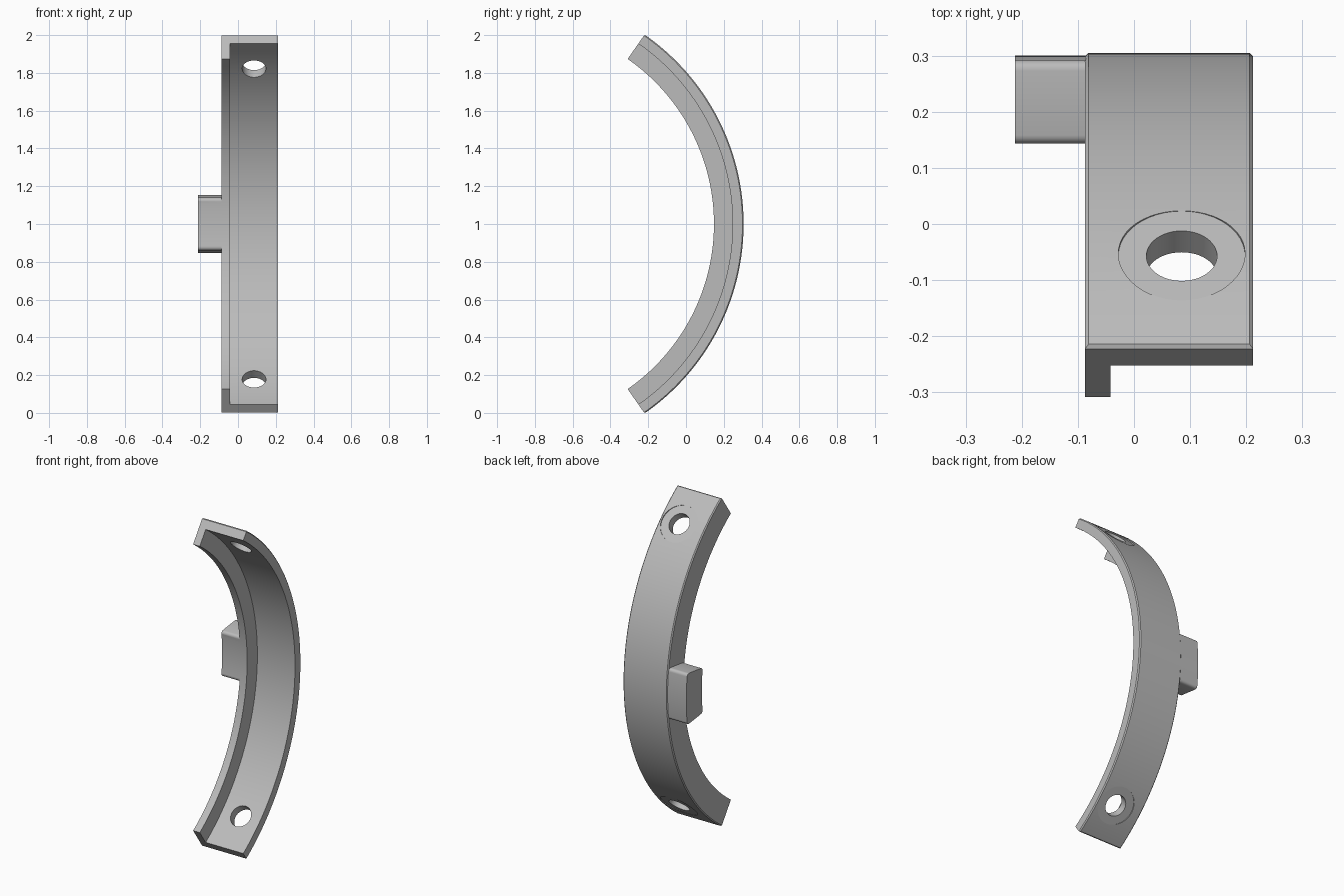
import bpy, bmesh
from math import radians, sin, cos, hypot, pi

if "Cube" in bpy.data.objects:
    bpy.data.objects.remove(bpy.data.objects["Cube"], do_unlink=True)

AXIS_Y, AXIS_Z = -0.916, 1.0          # centre line of the arc
R_OUT, R_BAND, R_FLANGE = 1.221, 1.163, 1.064
X_LEFT, X_RIGHT, X_LIP = 0.212, -0.087, -0.042

grey = bpy.data.materials.new("grey_metal")
grey.use_nodes = True
grey.diffuse_color = (0.5, 0.5, 0.5, 1)
grey.node_tree.nodes["Principled BSDF"].inputs["Base Color"].default_value = (0.5, 0.5, 0.5, 1)


def radius(v):
    return hypot(v.co.y - AXIS_Y, v.co.z - AXIS_Z)


def sweep(profile, half_angle, steps):
    """Sweep an (x, radius) profile along the arc."""
    bm = bmesh.new()
    rings = []
    for i in range(steps + 1):
        a = half_angle * (2 * i / steps - 1)
        rings.append([bm.verts.new((x, AXIS_Y + r * cos(a), AXIS_Z + r * sin(a)))
                      for x, r in profile])
    n = len(profile)
    for a, b in zip(rings, rings[1:]):
        for j in range(n):
            k = (j + 1) % n
            bm.faces.new((a[j], a[k], b[k], b[j]))
    bm.faces.new(rings[0])
    bm.faces.new(rings[-1])
    bmesh.ops.recalc_face_normals(bm, faces=bm.faces)
    return bm


def bevel(bm, rule, width, segments):
    edges = [e for e in bm.edges if e.calc_face_angle(0) > radians(30) and rule(e)]
    bmesh.ops.bevel(bm, geom=edges, offset=width, segments=segments,
                    profile=0.5, affect='EDGES', clamp_overlap=True)


def add_object(name, bm):
    mesh = bpy.data.meshes.new(name)
    bm.to_mesh(mesh)
    bm.free()
    mesh.materials.append(grey)
    ob = bpy.data.objects.new(name, mesh)
    bpy.context.collection.objects.link(ob)
    return ob


def activate(ob):
    bpy.ops.object.select_all(action='DESELECT')
    ob.select_set(True)
    bpy.context.view_layer.objects.active = ob


def drill(ob, angle, r, inner, outer):
    """Cut a round hole pointing along a radius of the arc."""
    mid = (inner + outer) / 2
    bpy.ops.mesh.primitive_cylinder_add(
        vertices=48, radius=r, depth=outer - inner, rotation=(angle - pi / 2, 0, 0),
        location=(0.085, AXIS_Y + mid * cos(angle), AXIS_Z + mid * sin(angle)))
    cutter = bpy.context.object
    cutter.data.materials.append(grey)
    activate(ob)
    mod = ob.modifiers.new("hole", 'BOOLEAN')
    mod.operation, mod.solver, mod.object = 'DIFFERENCE', 'EXACT', cutter
    bpy.ops.object.modifier_apply(modifier=mod.name)
    bpy.data.objects.remove(cutter, do_unlink=True)


# Curved band with an inward flange, outer rim slightly chamfered
bm = sweep([(X_RIGHT, R_OUT), (X_LEFT, R_OUT), (X_LEFT, R_BAND),
            (X_LIP, R_BAND), (X_LIP, R_FLANGE), (X_RIGHT, R_FLANGE)],
           radians(55.2), 96)
bevel(bm, lambda e: all(radius(v) > R_OUT - 0.001 for v in e.verts), 0.006, 1)
band = add_object("curved_band", bm)

# Screw holes with shallow flat seats near both ends
for side in (-1, 1):
    angle = side * pi / 4
    drill(band, angle, 0.113, R_OUT - 0.006, R_OUT + 0.1)
    drill(band, angle, 0.063, R_BAND - 0.1, R_OUT + 0.1)

# Side tab with rounded corners and a chamfered tip
TIP, ROOT = -0.212, -0.06
bm = sweep([(TIP, R_OUT - 0.005), (ROOT, R_OUT - 0.005),
            (ROOT, R_FLANGE + 0.002), (TIP, R_FLANGE + 0.002)], radians(7.4), 16)
bevel(bm, lambda e: abs(e.verts[0].co.x - e.verts[1].co.x) > 0.1, 0.025, 5)
bevel(bm, lambda e: all(v.co.x < TIP + 0.001 for v in e.verts), 0.014, 1)
tab = add_object("side_tab", bm)

for ob in (band, tab):
    activate(ob)
    bpy.ops.object.shade_smooth_by_angle(angle=radians(25))
